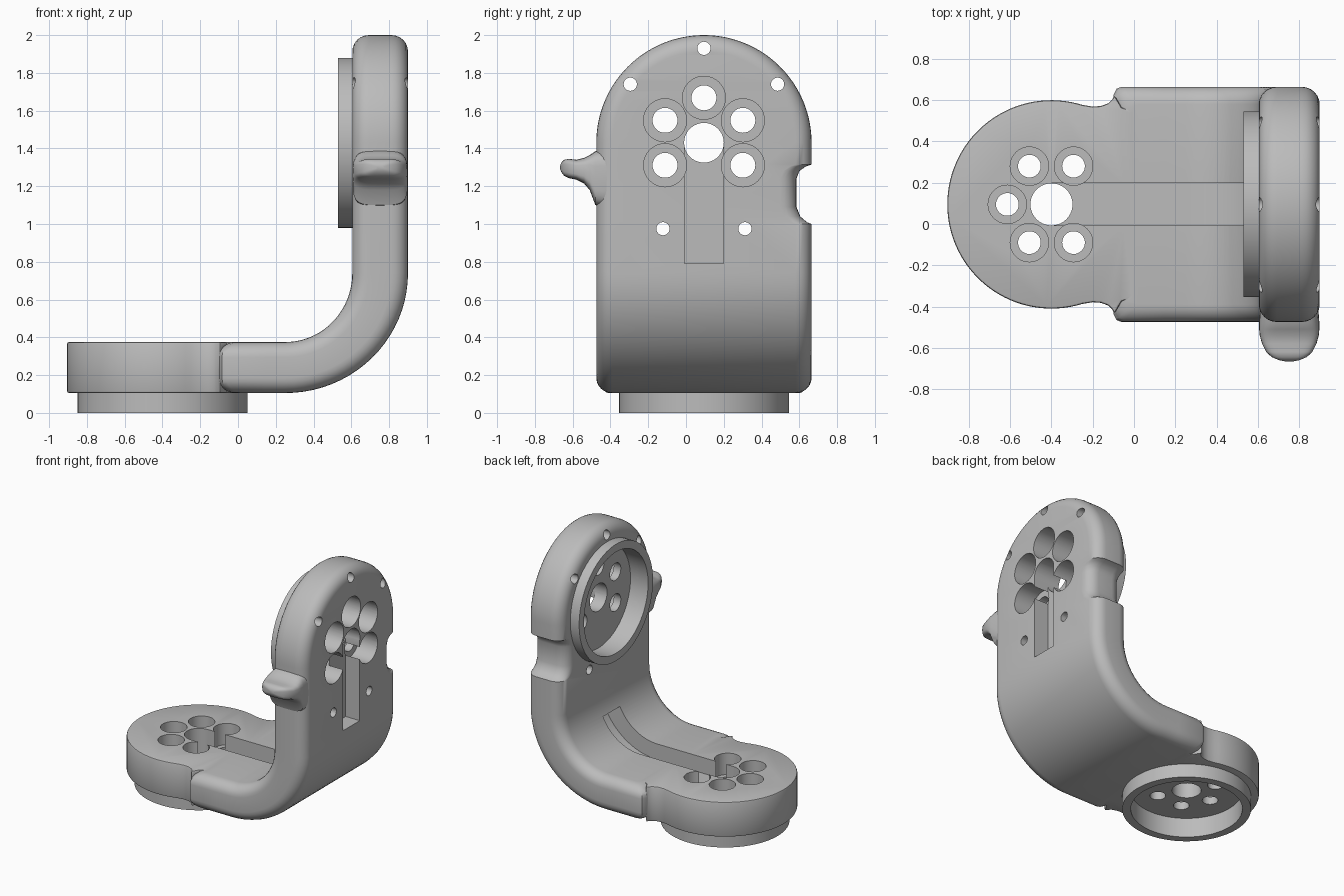
import bpy, bmesh, math
from mathutils import Matrix, Vector

cube = bpy.data.objects.get("Cube")
if cube:
    bpy.data.objects.remove(cube, do_unlink=True)

YC = 0.095            # symmetry line of the bracket
WIDTH = 0.57          # half width of the bent plate
BEND_X, BEND_Z = 0.25, 0.74
ROUND = 0.085         # edge rounding of the bent plate
TOP = 1.69            # path position of the upper flange centre
BASE_C = Vector((-0.4, YC, 0))
TOP_C = Vector((0, YC, 1.43))

grey = bpy.data.materials.new("plain_grey")
grey.use_nodes = True
grey.diffuse_color = (0.5, 0.5, 0.5, 1)
grey.node_tree.nodes["Principled BSDF"].inputs["Base Color"].default_value = (0.5, 0.5, 0.5, 1)


def finish(name, bm):
    bmesh.ops.remove_doubles(bm, verts=bm.verts, dist=1e-5)
    bmesh.ops.recalc_face_normals(bm, faces=bm.faces)
    mesh = bpy.data.meshes.new(name)
    bm.to_mesh(mesh)
    bm.free()
    mesh.materials.append(grey)
    ob = bpy.data.objects.new(name, mesh)
    bpy.context.collection.objects.link(ob)
    return ob


def apply_modifiers(ob):
    deps = bpy.context.evaluated_depsgraph_get()
    mesh = bpy.data.meshes.new_from_object(ob.evaluated_get(deps))
    ob.modifiers.clear()
    ob.data = mesh


def combine(target, others, operation):
    for other in others:
        other.hide_render = True
        mod = target.modifiers.new("join", 'BOOLEAN')
        mod.operation, mod.solver, mod.object = operation, 'EXACT', other
    apply_modifiers(target)
    for other in others:
        bpy.data.objects.remove(other, do_unlink=True)


def cylinder(name, centre, radius, lo, hi, axis, sides=40):
    """Cylinder from lo to hi along x or z."""
    bm = bmesh.new()
    spot = Vector(centre)
    spot["xyz".index(axis)] = (lo + hi) / 2
    turn = Matrix.Rotation(math.pi / 2, 4, 'Y') if axis == 'x' else Matrix()
    bmesh.ops.create_cone(bm, cap_ends=True, segments=sides, radius1=radius, radius2=radius,
                          depth=hi - lo, matrix=Matrix.Translation(spot) @ turn)
    return finish(name, bm)


def bend(s, y, u):
    """Flat plate position s, y and depth u (0 outside, 1 inside) to the bent shape."""
    rx, rz = 0.65 - 0.295 * u, 0.635 - 0.27 * u
    if s <= 0:
        return (BEND_X + s, YC + y, BEND_Z - rz)
    if s >= 1:
        return (BEND_X + rx, YC + y, BEND_Z + s - 1)
    a = s * math.pi / 2
    return (BEND_X + rx * math.sin(a), YC + y, BEND_Z - rz * math.cos(a))


def strip(name, layers):
    """Closed solid from layers of (s, left, right) stations at depth u."""
    bm = bmesh.new()
    left = [[bm.verts.new(bend(s, a, u)) for s, a, b in rows] for u, rows in layers]
    right = [[bm.verts.new(bend(s, b, u)) for s, a, b in rows] for u, rows in layers]
    n, last = len(left[0]), len(layers) - 1
    for k in range(last):
        for side in (left, right):
            for i in range(n - 1):
                bm.faces.new((side[k][i], side[k][i + 1], side[k + 1][i + 1], side[k + 1][i]))
        for i in (0, n - 1):
            bm.faces.new((left[k][i], left[k + 1][i], right[k + 1][i], right[k][i]))
    for k in (0, last):
        for i in range(n - 1):
            bm.faces.new((left[k][i], left[k][i + 1], right[k][i + 1], right[k][i]))
    bmesh.ops.dissolve_degenerate(bm, dist=1e-5, edges=bm.edges)
    return finish(name, bm)


# Bent plate: straight foot, curve, side notch and half-round top, with rounded edges
NOTCH = [(1.0, 0), (1.01, .025), (1.04, .06), (1.09, .08), (1.24, .08),
         (1.28, .065), (1.305, .03), (1.315, 0)]


def plate_rows(d):
    w = WIDTH - d
    rows = [(-0.35 + d, 0.04 - w, w - 0.04), (-0.335 + d, 0.01 - w, w - 0.01), (-0.31 + d, -w, w)]
    rows += [(s, -w, w) for s in [-0.1] + [i / 20 for i in range(21)]]
    rows += [(z - BEND_Z + 1, -w, w - cut) for z, cut in NOTCH]
    for i in range(33):
        t = i / 32 * math.pi / 2
        rows.append((TOP + w * math.sin(t), -w * math.cos(t), w * math.cos(t)))
    return rows


half = []
for k in range(7):
    p = k / 6 * math.pi / 2
    half.append((ROUND / 0.285 * (1 - math.cos(p)), ROUND * (1 - math.sin(p))))
profile = half + [(1 - u, d) for u, d in reversed(half)]
bracket = strip("bracket_body", [(u, plate_rows(d)) for u, d in profile])

# Round base pad with a flared neck running into the plate
start = math.acos(0.15 / 0.505)
edge = [(0, 0.45), (-0.06, 0.47), (-0.095, 0.53), (-0.105, 0.51), (-0.125, 0.49),
        (-0.16, 0.477), (-0.2, 0.474)]
arc = [start + (2 * math.pi - 2 * start) * i / 64 for i in range(65)]
outline = edge + [(-0.4 + 0.505 * math.cos(a), 0.505 * math.sin(a)) for a in arc]
outline += [(x, -y) for x, y in reversed(edge)]
bm = bmesh.new()
face = bm.faces.new([bm.verts.new((x, YC + y, 0.105)) for x, y in outline])
grown = bmesh.ops.extrude_face_region(bm, geom=[face])
bmesh.ops.translate(bm, vec=(0, 0, 0.27), verts=[v for v in grown["geom"] if isinstance(v, bmesh.types.BMVert)])
pad = finish("base_pad", bm)
bev = pad.modifiers.new("soft_edge", 'BEVEL')
bev.width, bev.segments, bev.limit_method, bev.angle_limit = 0.015, 2, 'ANGLE', math.radians(60)
apply_modifiers(pad)
combine(bracket, [pad], 'UNION')

# Recesses, centre holes and counterbored screw holes
cuts = [cylinder("cut", BASE_C, 0.39, -0.1, 0.15, 'z', 96),
        cylinder("cut", TOP_C, 0.39, 0.4, 0.68, 'x', 96),
        cylinder("cut", BASE_C, 0.102, 0, 0.6, 'z'),
        cylinder("cut", TOP_C, 0.105, 0.5, 1.1, 'x')]
for i in range(1, 6):
    a = i * math.pi / 3
    base = BASE_C + 0.214 * Vector((math.cos(a), math.sin(a), 0))
    top = TOP_C + 0.238 * Vector((0, math.sin(a), -math.cos(a)))
    cuts += [cylinder("cut", base, 0.093, 0.21, 0.5, 'z'), cylinder("cut", base, 0.055, 0, 0.5, 'z', 32),
             cylinder("cut", top, 0.114, 0.74, 1.1, 'x'), cylinder("cut", top, 0.066, 0.5, 1.1, 'x', 32)]

# Small rim holes through the upright
for y, z in ((0, 0.5), (0.39, 0.31), (-0.39, 0.31), (0.217, -0.455), (-0.217, -0.455)):
    cuts.append(cylinder("cut", TOP_C + Vector((0, y, z)), 0.035, 0.4, 1.1, 'x', 24))

# Cable slots: one follows the inside of the bend, one lies on the outer face
slot_s = [-0.65, -0.3, 0] + [0.71 * i / 14 for i in range(1, 15)]
cuts.append(strip("cut", [(u, [(s, -0.103, 0.103) for s in slot_s]) for u in (0.55, 1.2)]))
bm = bmesh.new()
bmesh.ops.create_cube(bm, size=1, matrix=Matrix.Translation((0.93, YC, 1.11)) @ Matrix.Diagonal((0.3, 0.206, 0.64, 1)))
cuts.append(finish("cut", bm))
combine(bracket, cuts, 'DIFFERENCE')

# Mounting rings under the base and on the inside of the upright
parts = [bracket]
for name, centre, lo, hi, axis in (("base_ring", BASE_C, 0, 0.11, 'z'), ("upright_ring", TOP_C, 0.53, 0.61, 'x')):
    ring = cylinder(name, centre, 0.45, lo, hi, axis, 96)
    combine(ring, [cylinder("cut", centre, 0.39, lo - 0.1, hi + 0.1, axis, 96)], 'DIFFERENCE')
    parts.append(ring)

# Hooked lug on the front edge: y, top, bottom, half width
bm = bmesh.new()
loops = []
for y, hi, lo, hw in ((-.40, 1.40, 1.08, .14), (-.48, 1.385, 1.10, .146), (-.51, 1.365, 1.18, .146),
                      (-.54, 1.35, 1.215, .143), (-.58, 1.34, 1.235, .132), (-.62, 1.345, 1.243, .112),
                      (-.645, 1.34, 1.255, .085), (-.66, 1.325, 1.275, .05), (-.666, 1.31, 1.29, .02)):
    ring = []
    for i in range(32):
        a = i / 32 * 2 * math.pi
        c, s = math.cos(a), math.sin(a)
        ring.append(bm.verts.new((0.7525 + hw * math.copysign(abs(c) ** 0.5, c), y,
                                  (hi + lo) / 2 + (hi - lo) / 2 * math.copysign(abs(s) ** 0.5, s))))
    loops.append(ring)
for a, b in zip(loops, loops[1:]):
    for i in range(32):
        j = (i + 1) % 32
        bm.faces.new((a[i], a[j], b[j], b[i]))
bm.faces.new(loops[0])
bm.faces.new(loops[-1])
parts.append(finish("hook_lug", bm))

# Smooth shading with crisp edges
bpy.ops.object.select_all(action='DESELECT')
for ob in parts:
    ob.select_set(True)
bpy.context.view_layer.objects.active = bracket
bpy.ops.object.shade_smooth_by_angle(angle=math.radians(35))
